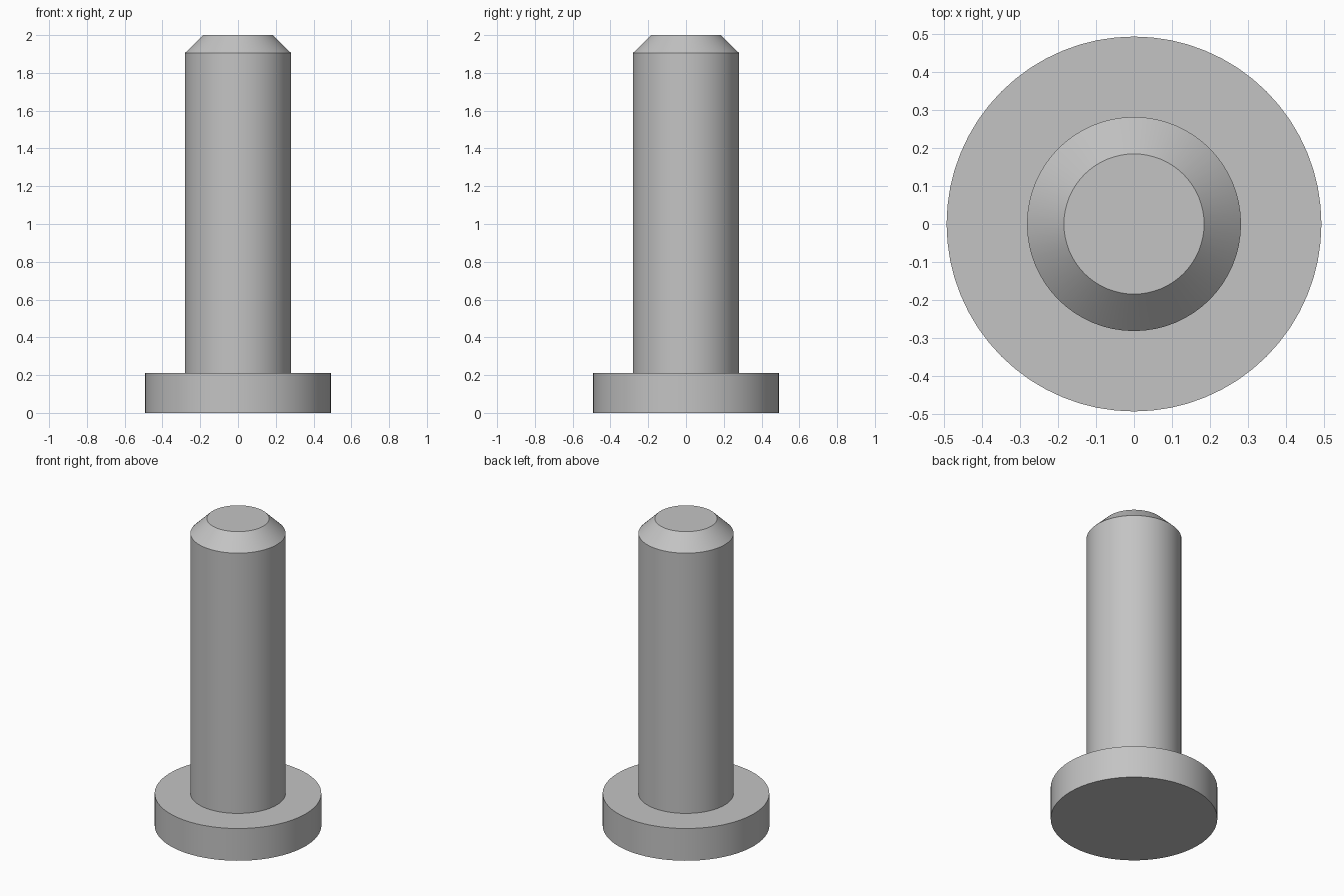
import bpy
import bmesh
import math

cube = bpy.data.objects.get("Cube")
if cube:
    bpy.data.objects.remove(cube, do_unlink=True)

SEGMENTS = 64

steel = bpy.data.materials.new("plain_grey")
steel.use_nodes = True
GREY = (0.55, 0.55, 0.55, 1.0)
steel.diffuse_color = GREY
steel.node_tree.nodes["Principled BSDF"].inputs["Base Color"].default_value = GREY


def turned_part(name, profile):
    """Revolve a (radius, height) profile about z and cap both ends."""
    bm = bmesh.new()
    rings = []
    for radius, z in profile:
        ring = []
        for i in range(SEGMENTS):
            a = math.tau * i / SEGMENTS
            ring.append(bm.verts.new((radius * math.cos(a), radius * math.sin(a), z)))
        rings.append(ring)
    for low, high in zip(rings, rings[1:]):
        for i in range(SEGMENTS):
            j = (i + 1) % SEGMENTS
            bm.faces.new((low[i], low[j], high[j], high[i]))
    bm.faces.new(rings[0][::-1])
    bm.faces.new(rings[-1])
    mesh = bpy.data.meshes.new(name)
    bm.to_mesh(mesh)
    bm.free()
    mesh.materials.append(steel)
    obj = bpy.data.objects.new(name, mesh)
    bpy.context.collection.objects.link(obj)
    bpy.ops.object.select_all(action="DESELECT")
    obj.select_set(True)
    bpy.context.view_layer.objects.active = obj
    bpy.ops.object.shade_smooth_by_angle(angle=math.radians(30))
    return obj


# Flat, stepped pin: head, shank and chamfered tip in one turned solid
turned_part("headed_pin", [
    (0.492, 0.0),
    (0.492, 0.21),
    (0.281, 0.21),
    (0.281, 1.905),
    (0.184, 2.0),
])
